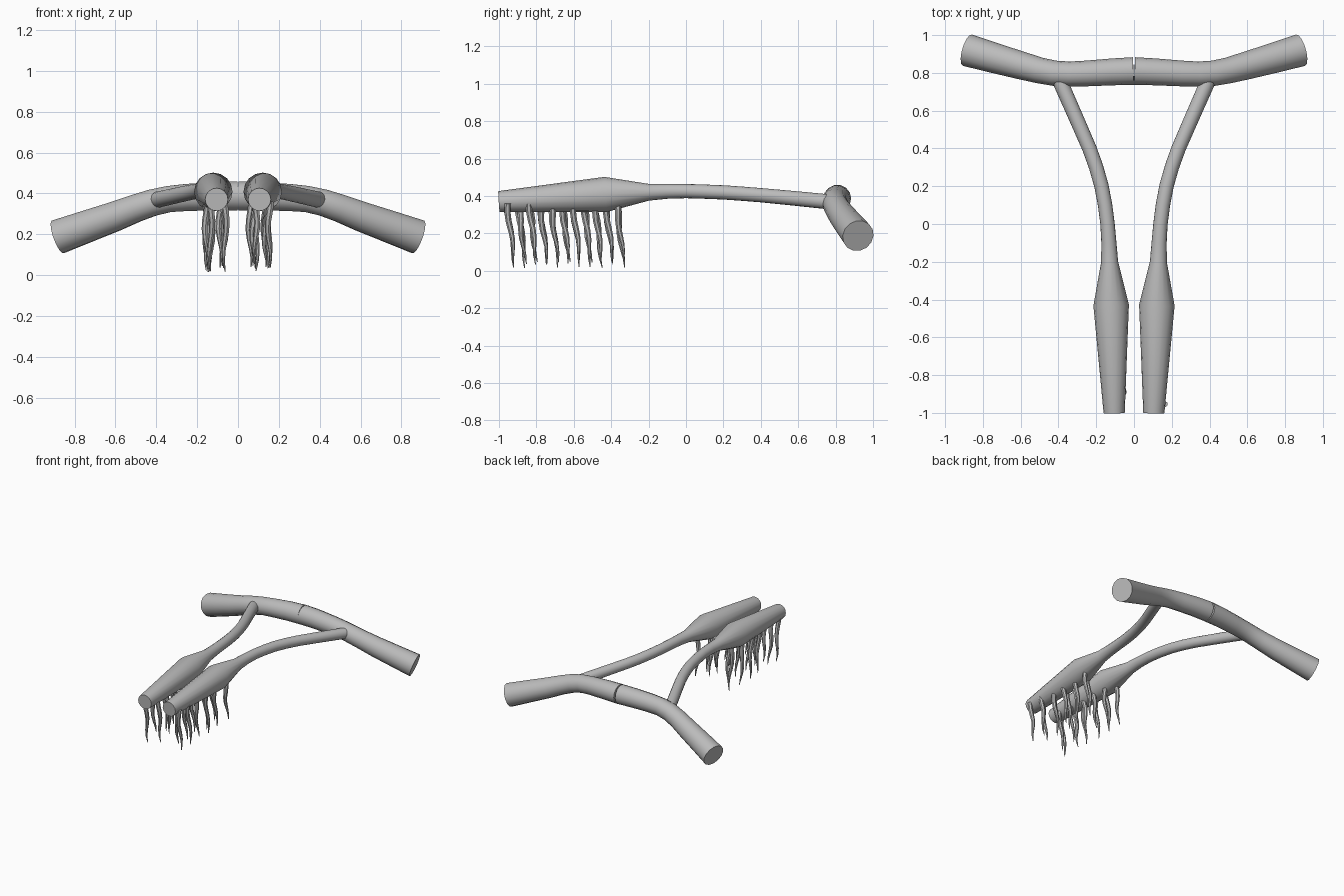
import bpy, bmesh, math, random
from mathutils import Vector

if "Cube" in bpy.data.objects:
    bpy.data.objects.remove(bpy.data.objects["Cube"])

random.seed(4)

grey = bpy.data.materials.new("plain grey")
grey.diffuse_color = (0.5, 0.5, 0.5, 1)
grey.use_nodes = True
grey.node_tree.nodes["Principled BSDF"].inputs["Base Color"].default_value = grey.diffuse_color


def sweep(bm, pts, radii, sides, up):
    """Add a capped round tube through pts with a radius at each point."""
    pts = [Vector(p) for p in pts]
    rings = []
    for i, p in enumerate(pts):
        t = (pts[min(i + 1, len(pts) - 1)] - pts[max(i - 1, 0)]).normalized()
        u = Vector(up).cross(t).normalized()
        v = t.cross(u)
        rings.append([bm.verts.new(p + radii[i] * (u * math.cos(a) + v * math.sin(a)))
                      for a in (2 * math.pi * k / sides for k in range(sides))])
    for a, b in zip(rings, rings[1:]):
        for k in range(sides):
            j = (k + 1) % sides
            bm.faces.new((a[k], a[j], b[j], b[k]))
    bm.faces.new(rings[0][::-1])
    bm.faces.new(rings[-1])


def finish(bm, name):
    bmesh.ops.recalc_face_normals(bm, faces=bm.faces)
    me = bpy.data.meshes.new(name)
    bm.to_mesh(me)
    bm.free()
    me.materials.append(grey)
    ob = bpy.data.objects.new(name, me)
    bpy.context.collection.objects.link(ob)
    bpy.ops.object.select_all(action='DESELECT')
    ob.select_set(True)
    bpy.context.view_layer.objects.active = ob
    bpy.ops.object.shade_smooth_by_angle(angle=math.radians(50))
    return ob


# Pad axis: x, y, z, radius from the front tip back to the handlebar
arm_path = [(.105, -1.0, .37, .056), (.121, -.43, .408, .094), (.129, -.2, .42, .045),
            (.133, -.1, .425, .040), (.14, 0, .426, .038), (.153, .1, .423, .038),
            (.172, .2, .419, .038), (.20, .3, .412, .038), (.236, .4, .404, .038),
            (.31, .57, .388, .039), (.385, .74, .371, .040), (.40, .78, .367, .040)]
# Handlebar half, centre to tip
bar_path = [(.003, .81, .387, .073), (.12, .805, .386, .071), (.25, .797, .380, .068),
            (.34, .794, .372, .066), (.42, .798, .354, .067), (.50, .813, .327, .069),
            (.60, .84, .288, .074), (.74, .879, .238, .080), (.882, .92, .187, .086)]

for side, s in (("left", -1), ("right", 1)):
    for name, path, up, n in (("handlebar_half", bar_path, (0, 0, 1), 14),
                              ("arm_and_pad", arm_path, (0, 0, 1), 16)):
        bm = bmesh.new()
        sweep(bm, [(s * x, y, z) for x, y, z, r in path], [p[3] for p in path], n, up)
        finish(bm, f"{side}_{name}")

    # Wavy hanging bristles under the pad, staggered across its width
    bm = bmesh.new()
    for i in range(11):
        y = -.955 + i * .0585
        x = .11 + (-.034 if i % 2 else .034) + random.uniform(-.018, .014)
        tip = random.uniform(.012, .055)
        phase = random.uniform(0, 6.28)
        pts, radii = [], []
        for k in range(8):
            f = k / 7
            wave = .008 * math.sin(phase + f * 7)
            pts.append((s * (x + wave), y + .038 * f + .006 * math.sin(phase + 1 + f * 8),
                        .36 + (tip - .36) * f))
            radii.append(.015 * (1 - f ** 2.2) + .002)
        sweep(bm, pts, radii, 7, (0, 1, 0))
    finish(bm, f"{side}_bristles")
